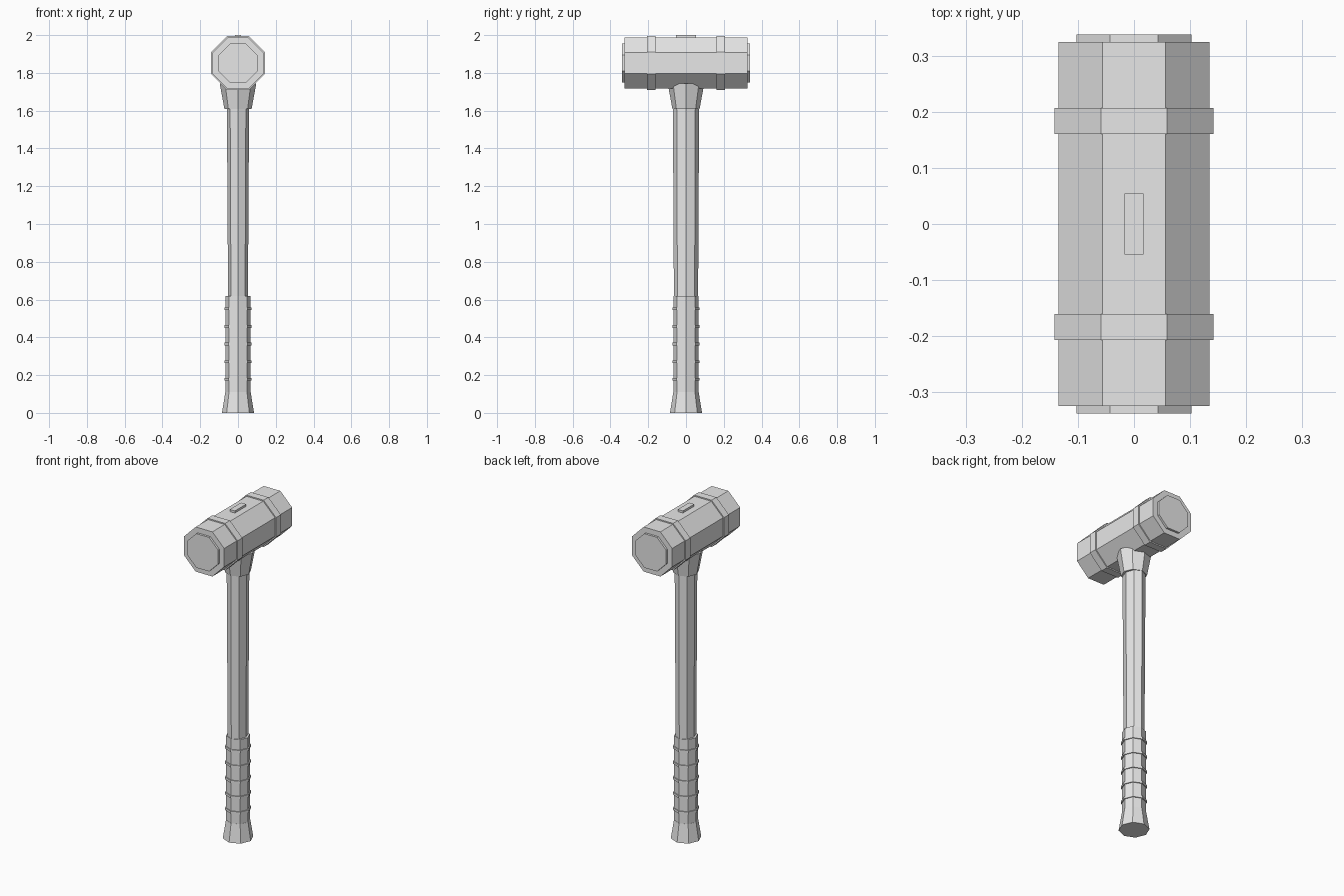
import bpy
import bmesh
import math
from mathutils import Matrix

cube = bpy.data.objects.get("Cube")
if cube:
    bpy.data.objects.remove(cube, do_unlink=True)

GREY = (0.8, 0.8, 0.8, 1)
grey = bpy.data.materials.new("plain_grey")
grey.use_nodes = True
grey.diffuse_color = GREY
grey.node_tree.nodes["Principled BSDF"].inputs["Base Color"].default_value = GREY

HEAD_Z = 1.852


def finish(name, bm):
    mesh = bpy.data.meshes.new(name)
    bm.to_mesh(mesh)
    bm.free()
    mesh.materials.append(grey)
    obj = bpy.data.objects.new(name, mesh)
    bpy.context.collection.objects.link(obj)
    return obj


def upright(name, z0, z1, r0, r1, squash0=1, squash1=1):
    """Eight-sided upright section with corners on the axes; squash narrows x."""
    bm = bmesh.new()
    bmesh.ops.create_cone(bm, cap_ends=True, segments=8, radius1=r0, radius2=r1,
                          depth=z1 - z0, matrix=Matrix.Translation((0, 0, (z0 + z1) / 2)))
    middle = (z0 + z1) / 2
    for v in bm.verts:
        v.co.x *= squash0 if v.co.z < middle else squash1
    return finish(name, bm)


def head_section(name, y0, y1, apothem):
    """Eight-sided prism along y with flat sides up and sideways."""
    radius = apothem / math.cos(math.pi / 8)
    place = (Matrix.Translation((0, (y0 + y1) / 2, HEAD_Z))
             @ Matrix.Rotation(math.pi / 2, 4, 'X')
             @ Matrix.Rotation(math.pi / 8, 4, 'Z'))
    bm = bmesh.new()
    bmesh.ops.create_cone(bm, cap_ends=True, segments=8, radius1=radius,
                          radius2=radius, depth=y1 - y0, matrix=place)
    return finish(name, bm)


# Handle: flared end, grip, shaft and collar
upright("handle_end", 0, 0.11, 0.085, 0.067)
upright("grip", 0.08, 0.62, 0.066, 0.066)
for i in range(5):
    z = 0.178 + i * 0.0932
    upright(f"grip_ring_{i + 1}", z - 0.007, z + 0.007, 0.072, 0.072)
upright("shaft", 0.6, 1.75, 0.064, 0.07, 0.82, 0.85)
upright("collar", 1.61, 1.745, 0.072, 0.097)

# Head: body, striking faces and bands
head_section("head_body", -0.325, 0.325, 0.135)
for side, s in (("front", -1), ("back", 1)):
    head_section(f"{side}_striking_face", *sorted((s * 0.31, s * 0.338)), 0.103)
    head_section(f"{side}_band", *sorted((s * 0.161, s * 0.207)), 0.142)

# Wedge on top of the head
bm = bmesh.new()
bmesh.ops.create_cube(bm, size=1, matrix=Matrix.Translation((0, 0, 1.985))
                      @ Matrix.Diagonal((0.034, 0.108, 0.03, 1)))
finish("handle_wedge", bm)
